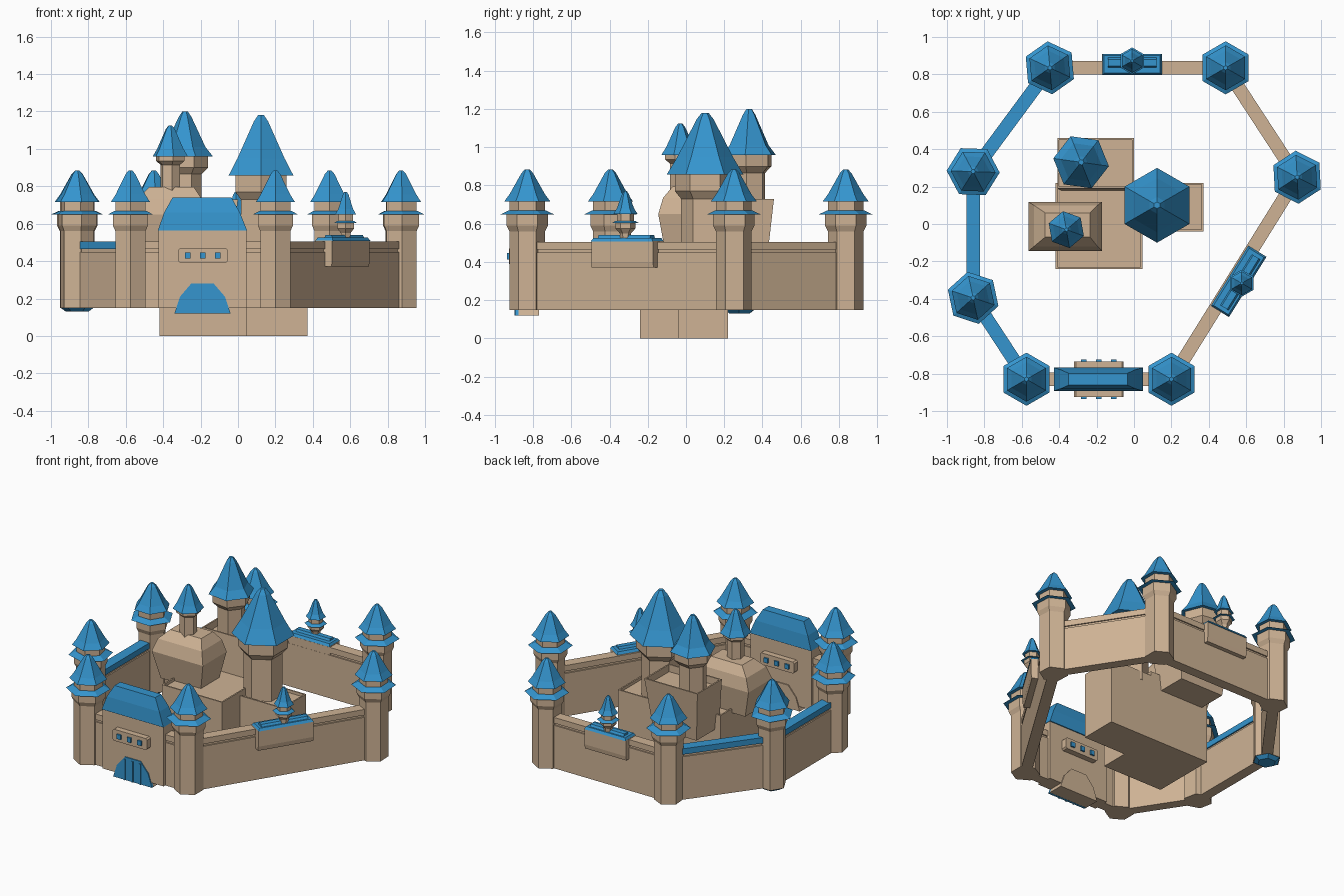
import bpy, bmesh, math
from mathutils import Matrix, Vector

if "Cube" in bpy.data.objects:
    bpy.data.objects.remove(bpy.data.objects["Cube"])


def material(name, rgb):
    m = bpy.data.materials.new(name)
    m.diffuse_color = (*rgb, 1)
    m.use_nodes = True
    m.node_tree.nodes["Principled BSDF"].inputs["Base Color"].default_value = m.diffuse_color
    return m


STONE = material("stone", (0.62, 0.45, 0.30))
BLUE = material("blue_roof", (0.035, 0.30, 0.62))


def finish(name, bm, mat):
    bmesh.ops.recalc_face_normals(bm, faces=bm.faces)
    me = bpy.data.meshes.new(name)
    bm.to_mesh(me)
    bm.free()
    me.materials.append(mat)
    ob = bpy.data.objects.new(name, me)
    bpy.context.collection.objects.link(ob)
    return ob


def lathe(name, profile, x, y, mat, rot=0, n=6):
    """Faceted turned shape from (radius, z) pairs."""
    bm = bmesh.new()
    rings = []
    for r, z in profile:
        angs = [math.radians(90 + rot) + 2 * math.pi * i / n for i in range(n)]
        rings.append([bm.verts.new((x + r * math.cos(a), y + r * math.sin(a), z)) for a in angs])
    for lo, hi in zip(rings, rings[1:]):
        for i in range(n):
            j = (i + 1) % n
            bm.faces.new((lo[i], lo[j], hi[j], hi[i]))
    bm.faces.new(rings[0][::-1])
    bm.faces.new(rings[-1])
    return finish(name, bm, mat)


def stack(name, levels, mat, rim=0, depth=0, at=(0, 0), angle=0):
    """Rectangular levels (x0, x1, y0, y1, z) joined together; optional sunken top."""
    bm = bmesh.new()
    rings = [[bm.verts.new(p) for p in ((a, c, z), (b, c, z), (b, d, z), (a, d, z))]
             for a, b, c, d, z in levels]
    for lo, hi in zip(rings, rings[1:]):
        for i in range(4):
            j = (i + 1) % 4
            bm.faces.new((lo[i], lo[j], hi[j], hi[i]))
    bm.faces.new(rings[0][::-1])
    top = bm.faces.new(rings[-1])
    bmesh.ops.recalc_face_normals(bm, faces=bm.faces)
    if rim:
        bmesh.ops.inset_region(bm, faces=[top], thickness=rim)
        sunk = bmesh.ops.extrude_face_region(bm, geom=[top])["geom"]
        bmesh.ops.delete(bm, geom=[top], context='FACES')
        bmesh.ops.translate(bm, vec=(0, 0, -depth),
                            verts=[v for v in sunk if isinstance(v, bmesh.types.BMVert)])
    bm.transform(Matrix.Translation((*at, 0)) @ Matrix.Rotation(angle, 4, 'Z'))
    return finish(name, bm, mat)


def box(name, x0, x1, y0, y1, z0, z1, mat, **kw):
    return stack(name, [(x0, x1, y0, y1, z0), (x0, x1, y0, y1, z1)], mat, **kw)


def arch(name, points, y0, y1, mat):
    """Front-facing outline (x, z) extruded along y."""
    bm = bmesh.new()
    f = bm.faces.new([bm.verts.new((x, y0, z)) for x, z in points])
    ext = bmesh.ops.extrude_face_region(bm, geom=[f])["geom"]
    bmesh.ops.translate(bm, vec=(0, y1 - y0, 0),
                        verts=[v for v in ext if isinstance(v, bmesh.types.BMVert)])
    return finish(name, bm, mat)


# Outer wall towers
towers = [(-0.45, 0.835, 5), (0.49, 0.835, 0), (0.872, 0.25, 3), (0.20, -0.83, 0),
          (-0.575, -0.83, 0), (-0.86, -0.395, 12), (-0.86, 0.28, 28)]
for k, (x, y, rot) in enumerate(towers):
    lathe(f"tower_body_{k}", [(0.093, 0.15), (0.093, 0.56), (0.108, 0.59), (0.108, 0.65)], x, y, STONE, rot)
    lathe(f"tower_skirt_{k}", [(0.142, 0.648), (0.10, 0.668)], x, y, BLUE, rot)
    lathe(f"tower_neck_{k}", [(0.092, 0.66), (0.092, 0.725)], x, y, STONE, rot)
    lathe(f"tower_roof_{k}", [(0.12, 0.717), (0.092, 0.755), (0.03, 0.865), (0.012, 0.884)], x, y, BLUE, rot)
lathe("tower_foot", [(0.06, 0.13), (0.088, 0.15)], -0.86, 0.28, BLUE, 28)

# Curtain walls with a groove under the parapet; the left ones have blue caps
for k in range(7):
    a, b = Vector(towers[k][:2]), Vector(towers[(k + 1) % 7][:2])
    h = (b - a).length / 2
    put = dict(at=(a + b) / 2, angle=math.atan2(b.y - a.y, b.x - a.x))
    box(f"wall_{k}", -h, h, -0.036, 0.036, 0.15, 0.45, STONE, **put)
    box(f"wall_groove_{k}", -h, h, -0.027, 0.027, 0.45, 0.465, STONE, **put)
    box(f"wall_parapet_{k}", -h, h, -0.036, 0.036, 0.465, 0.505, BLUE if k in (4, 5, 6) else STONE, **put)


# Guard posts on the right and back walls, local -y faces outward
def guard_post(tag, at, angle, half):
    put = dict(at=at, angle=angle)
    stack(f"{tag}_post", [(-half, half, -0.05, 0.045, 0.37), (-half, half, -0.055, 0.05, 0.40),
                          (-half, half, -0.055, 0.05, 0.51)], STONE, **put)
    w = half
    stack(f"{tag}_post_roof", [(-w, w, -0.06, 0.053, 0.508), (-w + 0.01, w - 0.01, -0.05, 0.043, 0.525)],
          BLUE, **put)
    w = half - 0.03
    stack(f"{tag}_post_ridge", [(-w, w, -0.042, 0.015, 0.52), (-w, w, -0.03, 0.005, 0.54)], BLUE, **put)
    x = at[0] + 0.022 * math.sin(angle)
    y = at[1] - 0.022 * math.cos(angle)
    lathe(f"{tag}_turret", [(0.024, 0.50), (0.03, 0.55), (0.052, 0.575), (0.052, 0.61)], x, y, STONE)
    lathe(f"{tag}_turret_skirt", [(0.072, 0.603), (0.05, 0.615)], x, y, BLUE)
    lathe(f"{tag}_turret_neck", [(0.045, 0.61), (0.045, 0.66)], x, y, STONE)
    lathe(f"{tag}_turret_roof", [(0.064, 0.65), (0.045, 0.68), (0.018, 0.755), (0.008, 0.77)], x, y, BLUE)


guard_post("right", (0.557, -0.305), math.atan2(1.08, 0.672), 0.19)
guard_post("back", (-0.01, 0.85), math.pi, 0.16)

# Gatehouse
box("gatehouse", -0.425, 0.045, -0.885, -0.775, 0.15, 0.57, STONE)
stack("gatehouse_roof", [(-0.428, 0.048, -0.892, -0.768, 0.565),
                         (-0.395, 0.01, -0.882, -0.778, 0.66),
                         (-0.35, -0.035, -0.862, -0.798, 0.74)], BLUE)
arch("gate_surround", [(-0.34, 0.12), (-0.04, 0.12), (-0.07, 0.21), (-0.13, 0.28), (-0.25, 0.28), (-0.31, 0.21)],
     -0.875, -0.768, STONE)
arch("gate_door", [(-0.34, 0.12), (-0.04, 0.12), (-0.07, 0.21), (-0.13, 0.28), (-0.25, 0.28), (-0.31, 0.21)],
     -0.892, -0.876, BLUE)
for k in range(3):
    x = -0.25 + 0.06 * k
    box(f"gate_bar_{k}", x - 0.006, x + 0.006, -0.898, -0.885, 0.12, 0.265, BLUE)
for tag, s in (("front", -1), ("back", 1)):
    y0, y1 = sorted((-0.83, -0.83 + s * 0.095))
    outline = [(-0.32, 0.40), (-0.31, 0.39), (-0.065, 0.39), (-0.055, 0.40),
               (-0.055, 0.46), (-0.065, 0.47), (-0.31, 0.47), (-0.32, 0.46)]
    arch(f"window_panel_{tag}", outline, y0, y1, STONE)
    for k in range(3):
        x = -0.268 + 0.08 * k
        y2, y3 = sorted((-0.83, -0.83 + s * 0.106))
        box(f"window_{tag}_{k}", x - 0.015, x + 0.015, y2, y3, 0.414, 0.446, BLUE)

# Keep blocks
box("keep_main", -0.42, 0.045, -0.24, 0.22, 0, 0.49, STONE, rim=0.014, depth=0.02)
box("keep_side", 0.0, 0.372, -0.04, 0.22, 0, 0.46, STONE, rim=0.014, depth=0.02)
stack("keep_rear", [(-0.375, -0.04, 0.17, 0.42, 0.38), (-0.41, 0.0, 0.19, 0.46, 0.73)],
      STONE, rim=0.014, depth=0.05)
stack("keep_dome", [(-0.52, -0.21, -0.11, 0.09, 0.46), (-0.565, -0.17, -0.145, 0.118, 0.65),
                    (-0.535, -0.195, -0.12, 0.10, 0.735), (-0.475, -0.235, -0.07, 0.06, 0.795)], STONE)

# Keep towers
lathe("great_tower", [(0.125, 0.4), (0.125, 0.73), (0.158, 0.77), (0.158, 0.865)], 0.123, 0.1, STONE)
lathe("great_tower_roof", [(0.2, 0.858), (0.145, 0.95), (0.045, 1.145), (0.018, 1.18)], 0.123, 0.1, BLUE)
lathe("rear_tower", [(0.09, 0.6), (0.09, 0.865), (0.125, 0.9), (0.125, 0.965)], -0.283, 0.33, STONE, 22)
lathe("rear_tower_roof", [(0.15, 0.96), (0.11, 1.01), (0.035, 1.17), (0.015, 1.2)], -0.283, 0.33, BLUE, 22)
lathe("dome_tower", [(0.055, 0.77), (0.055, 0.915), (0.08, 0.935), (0.08, 0.965)], -0.362, -0.03, STONE, 10)
lathe("dome_tower_roof", [(0.1, 0.96), (0.075, 1.0), (0.026, 1.105), (0.01, 1.125)], -0.362, -0.03, BLUE, 10)
